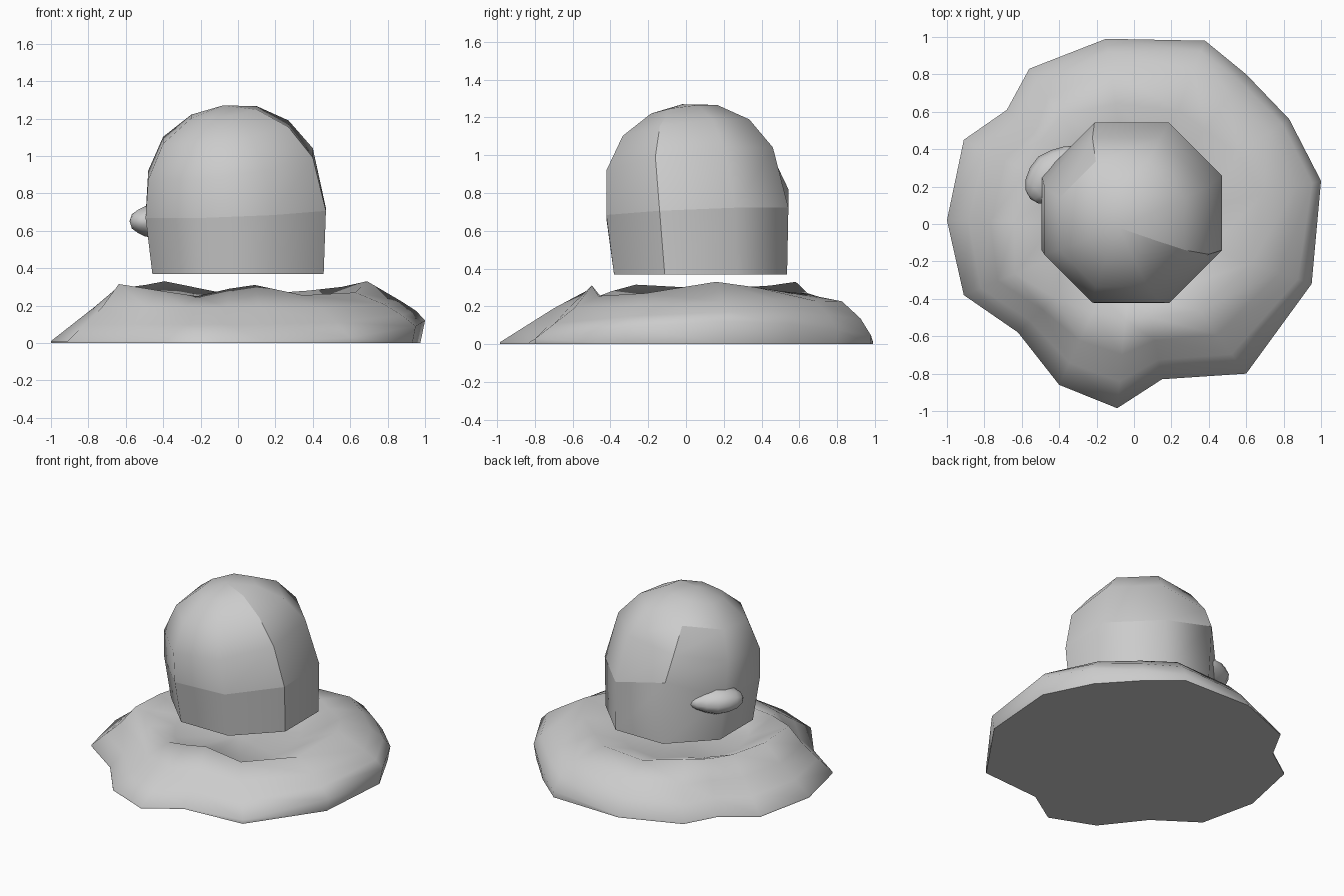
import bpy, bmesh, math
from mathutils import Vector, Matrix

cube = bpy.data.objects.get("Cube")
if cube:
    bpy.data.objects.remove(cube, do_unlink=True)

grey = bpy.data.materials.new("plain_grey")
grey.use_nodes = True
grey.diffuse_color = (0.6, 0.6, 0.6, 1)
grey.node_tree.nodes["Principled BSDF"].inputs["Base Color"].default_value = (0.6, 0.6, 0.6, 1)


def finish(bm, name):
    bmesh.ops.recalc_face_normals(bm, faces=bm.faces)
    for face in bm.faces:
        face.smooth = True
    mesh = bpy.data.meshes.new(name)
    bm.to_mesh(mesh)
    bm.free()
    mesh.materials.append(grey)
    obj = bpy.data.objects.new(name, mesh)
    bpy.context.collection.objects.link(obj)
    return obj


def add_ring(bm, points):
    return [bm.verts.new(p) for p in points]


def bridge(bm, low, high):
    n = len(low)
    for i in range(n):
        j = (i + 1) % n
        bm.faces.new((low[i], low[j], high[j], high[i]))


def fan(bm, ring, tip):
    apex = bm.verts.new(tip)
    for i in range(len(ring)):
        bm.faces.new((ring[i], ring[(i + 1) % len(ring)], apex))
    return apex


def mark_sharp(bm, a, b):
    edge = bm.edges.get((a, b))
    if edge:
        edge.smooth = False


def lean(x, y, degrees):
    return max(0, math.cos(math.atan2(y, x) - math.radians(degrees)))


# Slumped body: irregular outline, rounded shoulder, wavy lip, hollow top
outline = [(-1, .02), (-.91, .45), (-.68, .61), (-.56, .83), (-.15, .99), (.38, .98),
           (.6, .8), (.83, .56), (1, .23), (.95, -.32), (.6, -.8), (.15, -.83),
           (-.09, -.985), (-.4, -.86), (-.62, -.58), (-.91, -.38)]
# Lip: share of the outline radius, and height
lip = [(.64, .3), (.63, .3), (.73, .31), (.7, .33), (.65, .27), (.62, .27),
       (.63, .28), (.67, .3), (.69, .33), (.66, .27), (.58, .255), (.6, .31),
       (.52, .29), (.55, .25), (.68, .28), (.7, .315)]

base, rim, flank, shoulder, ridge, hollow = [], [], [], [], [], []
for (x, y), (r, top) in zip(outline, lip):
    # The back left quarter bulges further out, the left edge overhangs
    bulge = lean(x, y, 45)
    overhang = lean(x, y, 13) ** 2
    inward = Vector((x, y)).normalized() * .42
    s = .45 + .5 * r + .09 * bulge
    f = s + (1 - s) * (.5 + .15 * bulge)
    edge_z, side_z = .01 + .11 * overhang, .19 + .04 * bulge
    base.append((x * (1 - .025 * overhang), y * (1 - .01 * overhang), 0))
    rim.append((x, y, edge_z))
    flank.append((x * f, y * f, (edge_z + side_z) / 2))
    shoulder.append((x * s, y * s, side_z))
    ridge.append((x * r, y * r, top))
    hollow.append((inward.x, inward.y, top * .5 + .05))

bm = bmesh.new()
rings = [add_ring(bm, p) for p in (base, rim, flank, shoulder, ridge, hollow)]
for low, high in zip(rings, rings[1:]):
    bridge(bm, low, high)
fan(bm, rings[-1], (0, 0, .17))
bm.faces.new(rings[0])
for i in range(len(outline)):
    mark_sharp(bm, rings[0][i], rings[0][i - 1])
finish(bm, "slumped_body")

# Eight-sided head: centre x, centre y, half width, height, tilt of each ring
head_rings = [(0, .077, .458, .37, 0), (-.012, .06, .482, .695, .04),
              (-.04, .02, .44, .957, .135), (-.065, 0, .335, 1.128, .13),
              (-.075, -.01, .175, 1.234, .13)]
bm = bmesh.new()
rings = []
for cx, cy, half, z, tilt in head_rings:
    points = []
    for i in range(8):
        a = math.radians(22.5 + 45 * i)
        dx, dy = [half / math.cos(math.pi / 8) * f(a) for f in (math.cos, math.sin)]
        points.append((cx + dx, cy + dy, z + tilt * (dx + dy)))
    rings.append(add_ring(bm, points))
# The seam is pulled up at one back corner
rings[1][2].co.z = .82
for low, high in zip(rings, rings[1:]):
    bridge(bm, low, high)
apex = fan(bm, rings[-1], (-.08, -.02, 1.27))
bm.faces.new(rings[0])
# Creases: bottom edge, seam above the band, front corner and back panel
for i in range(8):
    mark_sharp(bm, rings[0][i], rings[0][i - 1])
    if i != 3:
        mark_sharp(bm, rings[1][i], rings[1][i - 1])
for low, high in zip(rings, rings[1:]):
    mark_sharp(bm, low[7], high[7])
mark_sharp(bm, rings[-1][7], apex)
for low, high in zip(rings[1:3], rings[2:4]):
    mark_sharp(bm, low[2], high[2])
mark_sharp(bm, rings[3][2], rings[3][3])
finish(bm, "head")

# Teardrop nose lying along the back right side of the head
bm = bmesh.new()
bmesh.ops.create_uvsphere(bm, u_segments=10, v_segments=8, radius=1)
bm.transform(Matrix.Rotation(math.pi / 2, 4, "Y"))
for v in bm.verts:
    taper = 1 - .3 * max(0, v.co.x)
    v.co = Vector((v.co.x * .19, v.co.y * .13 * taper, v.co.z * .092 * taper))
bm.transform(Matrix.Translation((-.42, .268, .65)) @ Matrix.Rotation(math.pi / 4, 4, "Z"))
finish(bm, "nose")
